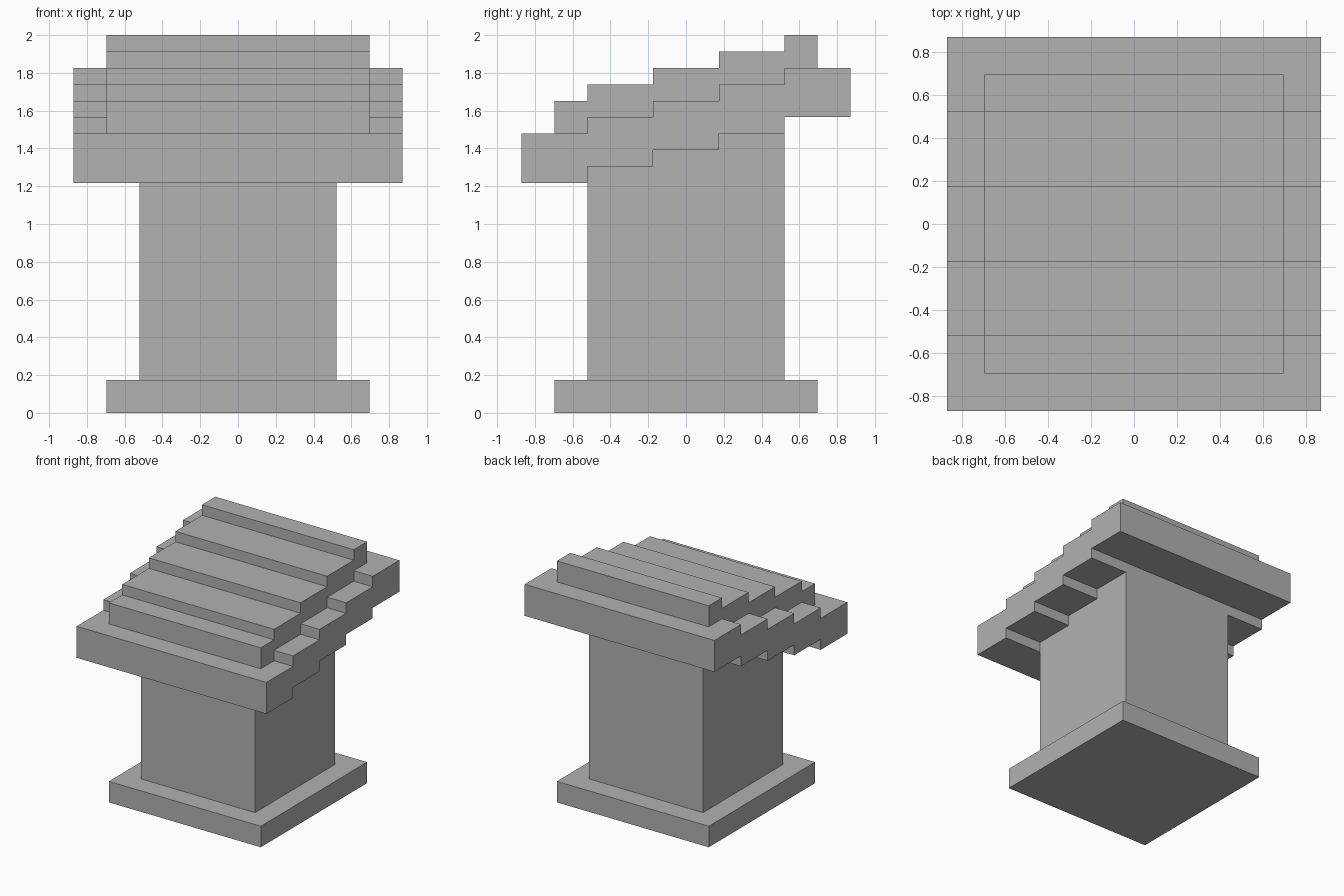
import bpy
import bmesh

cube = bpy.data.objects.get("Cube")
if cube:
    bpy.data.objects.remove(cube, do_unlink=True)

U = 2 / 23      # modelling unit: the model is 23 units tall
STEP = 4        # depth of one step; each step rises one unit

stone = bpy.data.materials.new("stone grey")
stone.use_nodes = True
grey = (0.445, 0.445, 0.445, 1)
stone.diffuse_color = grey
stone.node_tree.nodes["Principled BSDF"].inputs["Base Color"].default_value = grey


def stairs(y0, y1, height):
    """Points along a flight of steps rising to the back; height is that of the lowest step."""
    points = []
    for i in range(5):
        start = STEP * i - 10
        a, b = max(start, y0), min(start + STEP, y1)
        if a < b:
            points += [(a, height + i), (b, height + i)]
    return points


def extrude_profile(name, half_width, profile):
    """Extrude a side profile (y, z) across x."""
    bm = bmesh.new()
    face = bm.faces.new([bm.verts.new((-half_width * U, y * U, z * U)) for y, z in profile])
    out = bmesh.ops.extrude_face_region(bm, geom=[face])
    moved = [v for v in out["geom"] if isinstance(v, bmesh.types.BMVert)]
    bmesh.ops.translate(bm, verts=moved, vec=(2 * half_width * U, 0, 0))
    bmesh.ops.recalc_face_normals(bm, faces=bm.faces)
    mesh = bpy.data.meshes.new(name)
    bm.to_mesh(mesh)
    bm.free()
    mesh.materials.append(stone)
    obj = bpy.data.objects.new(name, mesh)
    bpy.context.collection.objects.link(obj)
    return obj


# Square foot
extrude_profile("base", 8, [(-8, 0), (8, 0), (8, 2), (-8, 2)])

# Column whose top follows the underside of the slab
extrude_profile("column", 6, [(6, 2), (-6, 2)] + stairs(-6, 6, 14))

# Stepped sloping slab
extrude_profile("stepped_slab", 10, stairs(-10, 10, 17) + stairs(-10, 10, 14)[::-1])

# Narrower stepped panel lying on the slab
extrude_profile("top_panel", 8, stairs(-8, 8, 19) + stairs(-8, 8, 17)[::-1])
